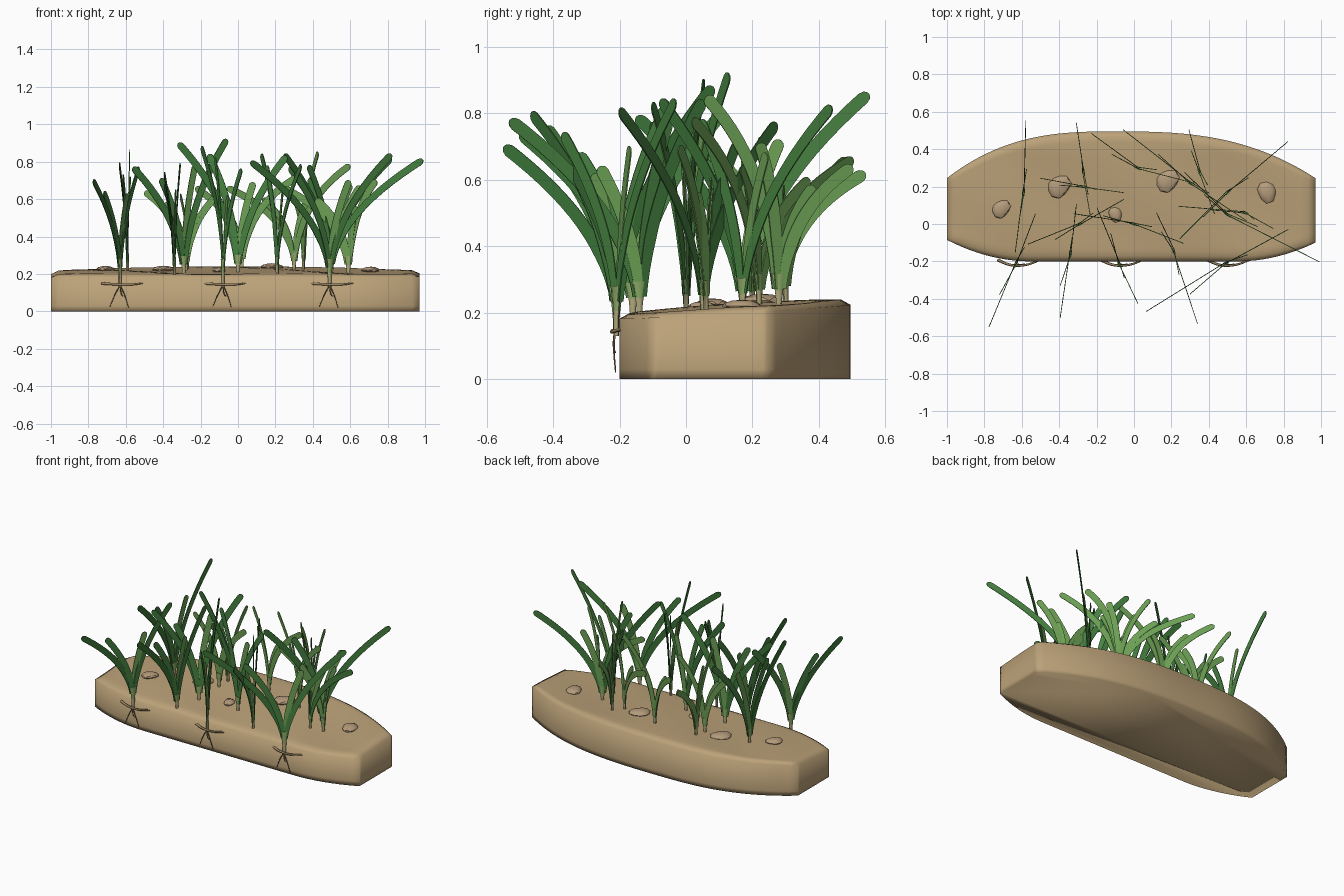
import bpy, bmesh, math, random
from mathutils import Matrix, Vector

random.seed(4)
if "Cube" in bpy.data.objects:
    bpy.data.objects.remove(bpy.data.objects["Cube"], do_unlink=True)


def material(name, r, g, b):
    m = bpy.data.materials.new(name)
    m.use_nodes = True
    m.diffuse_color = (r, g, b, 1)
    m.node_tree.nodes["Principled BSDF"].inputs["Base Color"].default_value = (r, g, b, 1)
    return m


SAND = material("sand", .5, .36, .19)
STONE = material("pebble tan", .46, .33, .2)
RHIZOME = material("rhizome brown", .34, .25, .13)
ROOT = material("root brown", .27, .2, .11)
SHEATH = material("sheath straw", .44, .4, .2)
COLLAR = material("collar green", .27, .4, .14)
DARK = material("blade dark green", .042, .165, .037)
MID = material("blade mid green", .062, .22, .052)
LIGHT = material("blade light green", .15, .35, .09)


def finish(name, bm, mats, angle):
    mesh = bpy.data.meshes.new(name)
    bm.normal_update()
    bm.to_mesh(mesh)
    bm.free()
    obj = bpy.data.objects.new(name, mesh)
    bpy.context.collection.objects.link(obj)
    for m in mats:
        mesh.materials.append(m)
    if angle:
        bpy.ops.object.select_all(action="DESELECT")
        obj.select_set(True)
        bpy.context.view_layer.objects.active = obj
        bpy.ops.object.shade_smooth_by_angle(angle=math.radians(angle))
    return obj


# Sand bed outline and surface height
def front_edge(x):
    return -.2 + .11 * (max(0, abs(x) - .55) / .44) ** 2


def back_edge(x):
    u = (x + .1) / (1.07 if x > -.1 else .9)
    return .495 - .25 * abs(u) ** 2.8


def ground(x, y):
    v = min(1, max(0, (y + .2) / .6))
    swell = .042 * v * (1 - .5 * x * x)
    ripple = .007 * math.sin(7 * x + 5 * y) * math.sin(math.pi * v)
    return .198 + swell + ripple


# Sand bed: curved top with a soft rim, upright walls and a closed flat base
def sand_bed():
    bm = bmesh.new()
    nx, ny = 50, 24
    rows = []
    for i in range(nx + 1):
        x = -1 + 1.97 * i / nx
        lo, hi = front_edge(x), back_edge(x)
        row = []
        for j in range(ny + 1):
            y = lo + (hi - lo) * j / ny
            edge = min(y - lo, 2 * (hi - y), x + 1, .97 - x)
            drop = .016 * max(0, 1 - edge / .05) ** 2
            row.append(bm.verts.new((x, y, ground(x, y) - drop)))
        rows.append(row)
    for a, b in zip(rows, rows[1:]):
        for j in range(ny):
            bm.faces.new((a[j], b[j], b[j + 1], a[j + 1]))
    for height in (.03, 0):
        rim = [e for e in bm.edges if e.is_boundary]
        for v in bmesh.ops.extrude_edge_only(bm, edges=rim)["geom"]:
            if isinstance(v, bmesh.types.BMVert):
                v.co.z = height
    bmesh.ops.holes_fill(bm, edges=[e for e in bm.edges if e.is_boundary], sides=0)
    bmesh.ops.recalc_face_normals(bm, faces=bm.faces)
    finish("sand_bed", bm, [SAND], 100)


sand_bed()


# Flattened, slightly irregular pebbles resting on the sand
def pebble(x, y, r, turn):
    bm = bmesh.new()
    bmesh.ops.create_icosphere(bm, subdivisions=2, radius=1)
    for v in bm.verts:
        a = math.atan2(v.co.y, v.co.x) + turn
        k = r * (1 + .07 * math.sin(3 * a) + .14 * math.sin(2 * a))
        px, py = x + v.co.x * k, y + v.co.y * k
        z = ground(x, y) + .006 + v.co.z * (.008 + r * .2)
        v.co = (px, py, z)
    finish("pebble", bm, [STONE], 30)


for spot in ((-.71, .08, .048, 0), (-.4, .2, .06, 0), (-.1, .05, .038, 2),
             (.18, .23, .06, 0), (.71, .17, .053, 2)):
    pebble(*spot)


# Tapered tube along a few points
def tube(name, points, radius, mat, taper):
    curve = bpy.data.curves.new(name, "CURVE")
    curve.dimensions = "3D"
    curve.bevel_depth = radius
    curve.bevel_resolution = 1
    curve.resolution_u = 4
    curve.use_fill_caps = True
    s = curve.splines.new("BEZIER")
    s.bezier_points.add(len(points) - 1)
    for i, (bp, p) in enumerate(zip(s.bezier_points, points)):
        bp.co = p
        bp.handle_left_type = bp.handle_right_type = "AUTO"
        bp.radius = 1 - taper * i / (len(points) - 1)
    curve.materials.append(mat)
    bpy.context.collection.objects.link(bpy.data.objects.new(name, curve))


# One flat ribbon blade with a rounded tip, lying in a vertical plane
def blade(bm, base, tip, lift, shift, index):
    flat = Vector((tip.x - base.x, tip.y - base.y, 0))
    d = flat.normalized()
    side = Vector((-d.y, d.x, 0)) * shift
    ctrl = base + flat * .07 + Vector((0, 0, (tip.z - base.z) * lift))
    length = (tip - base).length * 1.05
    steps = [i / 14 for i in range(14)] + [.955, .975, .99, .997, 1]
    prev = None
    for t in steps:
        p = base * (1 - t) ** 2 + ctrl * 2 * t * (1 - t) + tip * t * t + side
        tan = ((ctrl - base) * (1 - t) + (tip - ctrl) * t).normalized()
        across = Vector((d.x * tan.z, d.y * tan.z, -tan.dot(d)))
        w = .011 + .008 * min(1, t / .3)
        left = (1 - t) * length
        if left < w:
            w = max(.002, math.sqrt(w * w - (w - left) ** 2))
        pair = [bm.verts.new(p - across * w), bm.verts.new(p + across * w)]
        if prev:
            f = bm.faces.new((prev[0], prev[1], pair[1], pair[0]))
            f.material_index = index
        prev = pair


# Flattened sheath widening upwards, straw below and green above
def sheath(x, y, z, d, top):
    bm = bmesh.new()
    n = Vector((-d.y, d.x, 0))
    rings = []
    for k in range(5):
        t = k / 4
        c = Vector((x, y, z + (top - z) * t))
        ring = []
        for i in range(10):
            a = math.tau * i / 10
            ring.append(bm.verts.new(c + d * math.cos(a) * (.009 + .016 * t * t)
                                     + n * math.sin(a) * .008))
        rings.append(ring)
    for k in range(4):
        for i in range(10):
            j = (i + 1) % 10
            f = bm.faces.new((rings[k][i], rings[k][j], rings[k + 1][j], rings[k + 1][i]))
            f.material_index = int(k > 1)
    bm.faces.new(rings[4]).material_index = 1
    finish("sheath", bm, [SHEATH, COLLAR], 40)


# Each blade: side, share of the full reach, height lost, colour when mature
BLADES = ((-1, 1, 0, 0), (1, 1, 0, 1), (-1, .5, .06, 1), (1, .3, .14, 2))


# Grass plant: base position, its two outermost blade tips, young or mature
def plant(x, y, left, right, young):
    left, right = Vector(left), Vector(right)
    d = Vector((right.x - left.x, right.y - left.y, 0)).normalized()
    exposed = y < -.2
    z = .13 if exposed else ground(x, max(y, -.19)) - .01
    top = z + (.15 if exposed else .1)
    sheath(x, y, z, d, top)
    bm = bmesh.new()
    foot = Vector((x, y, top - .045))
    for k, (s, share, loss, tone) in enumerate(BLADES):
        tip = left if s < 0 else right
        flat = Vector((tip.x - x, tip.y - y, 0)) * share
        if share < 1:
            flat = Matrix.Rotation(random.uniform(-.2, .2), 3, "Z") @ flat
        goal = Vector((x, y, tip.z - loss)) + flat
        blade(bm, foot + d * s * .01 * share, goal, .64 if young else .5,
              (k - 1.5) * .003, 2 if young else tone)
    mod = finish("grass_blades", bm, [DARK, MID, LIGHT], 0).modifiers.new("thickness", "SOLIDIFY")
    mod.thickness = .004
    mod.offset = 0
    # Exposed creeping stem and hanging roots
    if exposed:
        tube("rhizome", [(x - .1, -.192, .15), (x - .03, -.219, .145), (x + .05, -.219, .143),
                         (x + .13, -.192, .152)], .008, RHIZOME, .4)
        for dx, low in ((-.055, .025), (.015, .08), (.045, .02)):
            tube("root", [(x, -.215, .14), (x + dx * .5, -.217, .09), (x + dx, -.212, low)],
                 .0035, ROOT, .5)


PLANTS = (
    (-.63, -.21, (-.77, -.55, .7), (-.53, .05, .77), 0),
    (-.59, .17, (-.63, -.15, .79), (-.58, .55, .86), 0),
    (-.34, -.16, (-.39, -.5, .74), (-.31, .1, .79), 0),
    (-.29, 0, (-.56, -.11, .77), (-.06, .13, .92), 0),
    (-.28, .2, (-.5, .24, .64), (-.06, .17, .66), 1),
    (-.27, .28, (-.23, .05, .7), (-.31, .54, .62), 1),
    (-.08, -.21, (-.2, .08, .88), (.02, -.42, .76), 0),
    (0, 0, (-.32, .05, .9), (.26, -.1, .83), 0),
    (.02, .3, (-.23, .48, .66), (.32, .22, .72), 1),
    (.21, -.14, (.12, .05, .84), (.34, -.53, .78), 0),
    (.3, .22, (-.06, .5, .66), (.6, .02, .78), 1),
    (.35, .28, (.29, .5, .64), (.43, .06, .85), 1),
    (.49, -.21, (.07, -.47, .8), (.82, -.03, .84), 0),
    (.5, .05, (.27, .27, .77), (.99, -.2, .81), 0),
    (.5, .17, (.25, -.08, .84), (.82, .44, .82), 0),
    (.59, .06, (.24, .09, .66), (.74, -.02, .7), 1),
)
for p in PLANTS:
    plant(*p)
